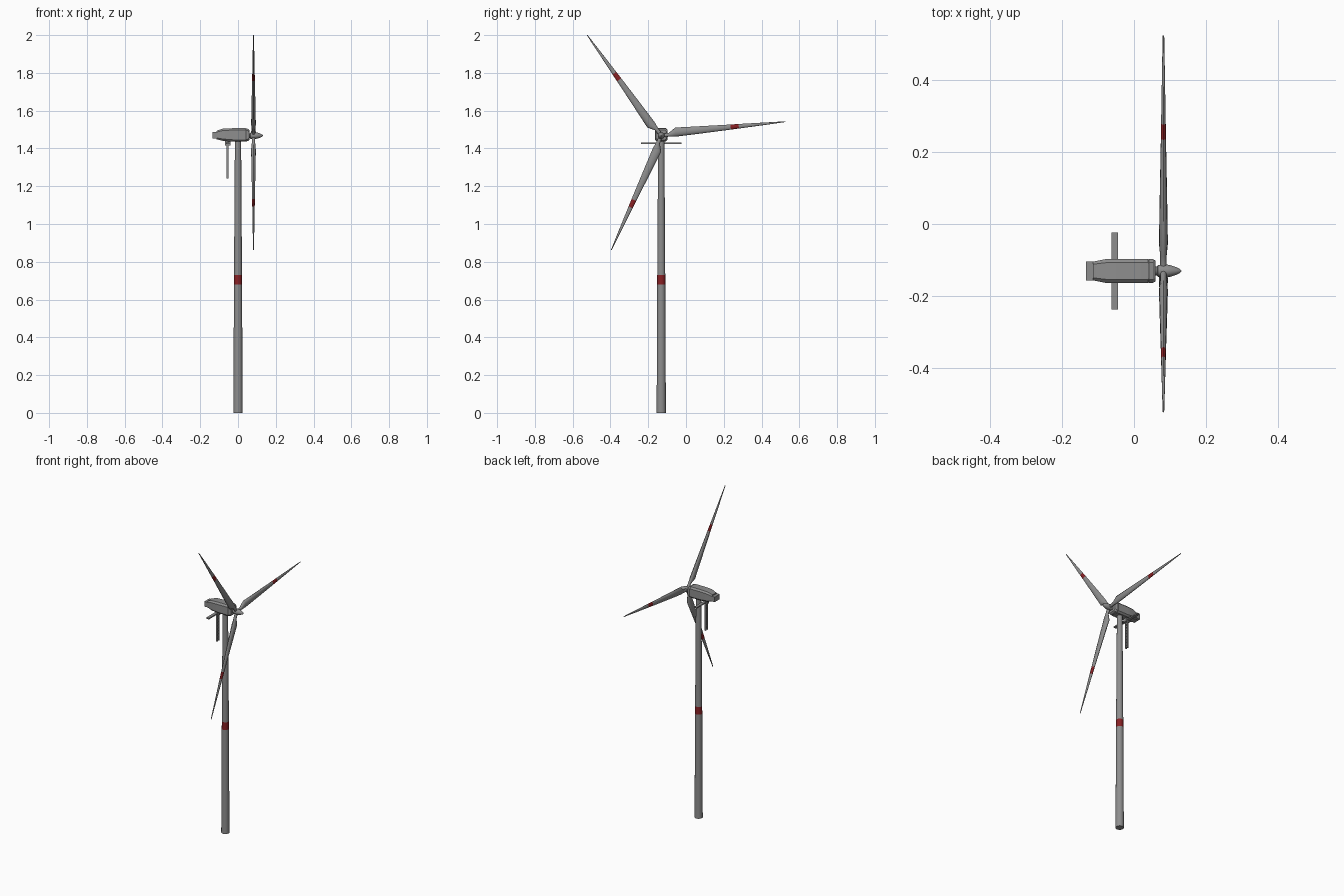
import bpy, bmesh, math
from mathutils import Matrix, Vector

if "Cube" in bpy.data.objects:
    bpy.data.objects.remove(bpy.data.objects["Cube"])

CY, HZ, HX = -0.131, 1.468, 0.082   # tower / hub axis


def mat(name, rgb):
    m = bpy.data.materials.new(name)
    m.diffuse_color = (*rgb, 1)
    m.use_nodes = True
    m.node_tree.nodes["Principled BSDF"].inputs["Base Color"].default_value = m.diffuse_color
    return m


GREY = mat("grey paint", (0.27, 0.27, 0.27))
RED = mat("red marking", (0.25, 0.015, 0.018))


def loft(name, rings, smooth=35, red=None, matrix=Matrix()):
    """Skin a list of closed rings; red = indices of ring spans painted red."""
    bm = bmesh.new()
    loops = [[bm.verts.new(p) for p in r] for r in rings]
    n = len(loops[0])
    for k in range(len(loops) - 1):
        for i in range(n):
            j = (i + 1) % n
            f = bm.faces.new((loops[k][i], loops[k][j], loops[k + 1][j], loops[k + 1][i]))
            f.material_index = 1 if red and k in red else 0
    bm.faces.new(loops[0][::-1])
    bm.faces.new(loops[-1])
    bmesh.ops.recalc_face_normals(bm, faces=bm.faces)
    me = bpy.data.meshes.new(name)
    bm.to_mesh(me)
    bm.free()
    me.materials.append(GREY)
    me.materials.append(RED)
    ob = bpy.data.objects.new(name, me)
    ob.matrix_world = matrix
    bpy.context.collection.objects.link(ob)
    if smooth:
        bpy.ops.object.select_all(action='DESELECT')
        bpy.context.view_layer.objects.active = ob
        ob.select_set(True)
        bpy.ops.object.shade_smooth_by_angle(angle=math.radians(smooth))
    return ob


def circle(r, n=24):
    return [(r * math.cos(2 * math.pi * i / n), r * math.sin(2 * math.pi * i / n)) for i in range(n)]


def box(name, x, y, z):
    return loft(name, [[(x[0], y[0], k), (x[1], y[0], k), (x[1], y[1], k), (x[0], y[1], k)] for k in z], 0)


# Tower with red band
prof = [(0, .0245), (.68, .0215), (.73, .0212), (1.445, .0165)]
loft("tower", [[(x, y + CY, z) for x, y in circle(r)] for z, r in prof], red=[1])


# Nacelle: chamfered rectangular sections along x
def section(x, hw, z0, z1, c):
    return [(x, CY + y, z) for y, z in (
        (-hw + c, z0), (hw - c, z0), (hw, z0 + c), (hw, z1 - c),
        (hw - c, z1), (-hw + c, z1), (-hw, z1 - c), (-hw, z0 + c))]


loft("nacelle", [section(*s) for s in (
    (-.114, .026, 1.449, 1.493, .007), (-.08, .033, 1.440, 1.505, .010),
    (-.03, .034, 1.436, 1.507, .010), (.039, .034, 1.436, 1.507, .010))], 20)
loft("nacelle_front_ring", [section(*s) for s in (
    (.039, .032, 1.439, 1.504, .010), (.042, .034, 1.437, 1.506, .010),
    (.053, .033, 1.439, 1.504, .010), (.060, .029, 1.444, 1.498, .010))], 20)
box("rear_cooler", (-.134, -.112), (CY - .026, CY + .026), (1.453, 1.486))

# Hub, spinner and shaft revolve around x
loft("rotor_shaft", [[(x, CY + a, HZ + b) for a, b in circle(.012)] for x in (.05, .07)])
spin = [(.064, .013), (.067, .017), (.092, .018), (.104, .0155), (.117, .011), (.127, .006), (.132, .0015)]
loft("spinner", [[(x, CY + a, HZ + b) for a, b in circle(r)] for x, r in spin], 40)

# Blade stations: radius, leading offset, trailing offset, half thickness
st = [(.008, .010, -.010, .009), (.042, .010, -.010, .009), (.078, .034, -.014, .0125),
      (.20, .027, -.0125, .0105), (.37, .0175, -.0095, .0072), (.413, .0155, -.0085, .0065),
      (.56, .0075, -.005, .004), (.661, .002, -.002, .0022)]
rings = []
for r, lead, trail, t in st:
    c, h = (lead + trail) / 2, (lead - trail) / 2
    rings.append([(t * math.sin(a), r, c + h * math.cos(a))
                  for a in (2 * math.pi * i / 12 for i in range(12))])
for i in range(3):
    ang = math.radians(6.4 + 120 * i)
    M = Matrix.Translation((HX, CY, HZ)) @ Matrix.Rotation(ang, 4, 'X')
    loft(f"blade_{i + 1}", rings, 40, red=[4], matrix=M)

# Service beam under the nacelle with hanging ladder
box("service_beam", (-.063, -.044), (CY - .107, CY + .107), (1.423, 1.431))
box("beam_mount", (-.068, -.039), (CY - .012, CY + .012), (1.415, 1.440))
for s in (-1, 1):
    y = CY + s * .008
    box("ladder_rail", (-.060, -.049), (y - .003, y + .003), (1.24, 1.42))
for i in range(9):
    z = 1.244 + i * .02
    box("ladder_rung", (-.058, -.051), (CY - .008, CY + .008), (z, z + .007))
